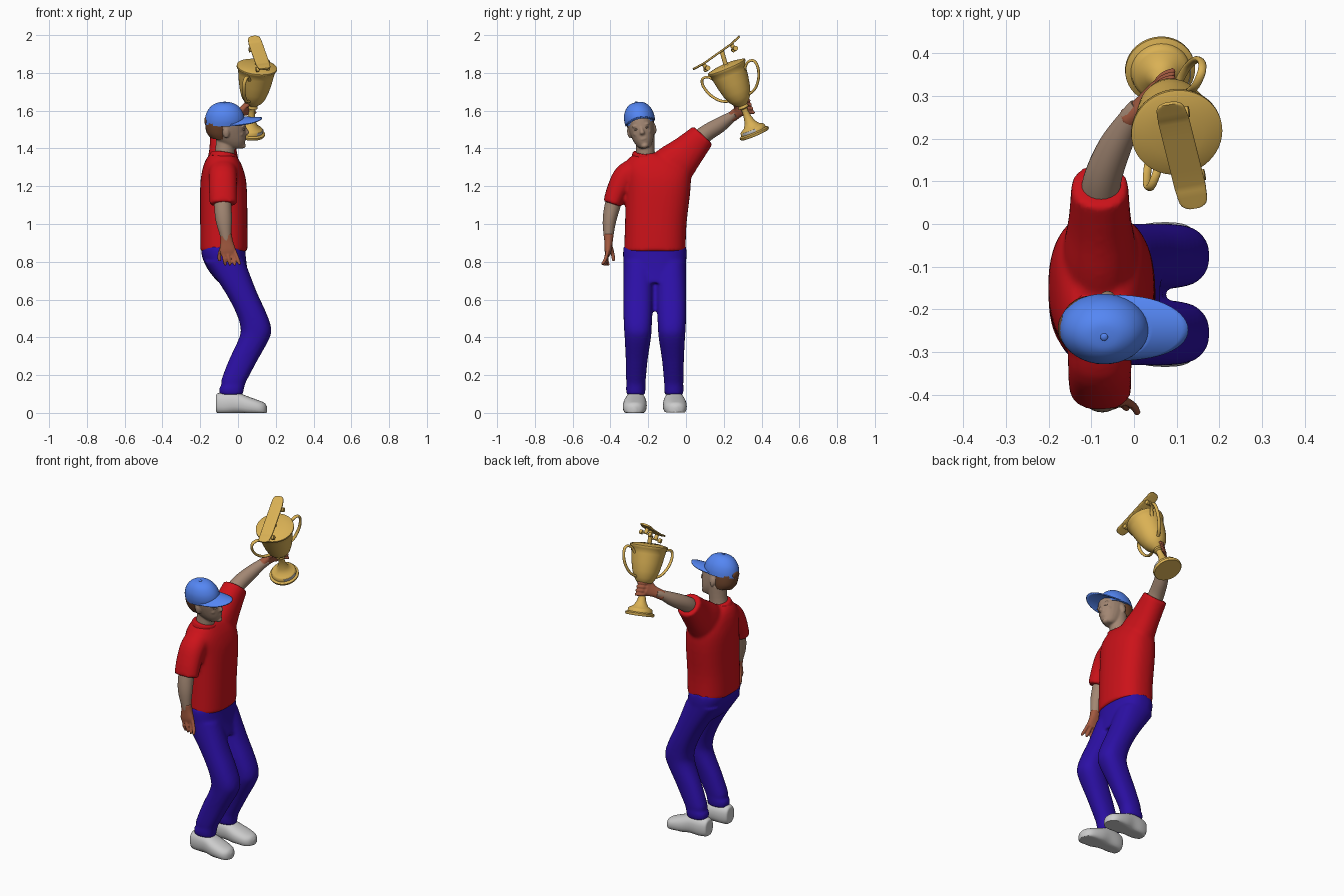
import bpy, bmesh, math
from mathutils import Vector as V, Matrix

def material(name, rgb):
    m = bpy.data.materials.new(name)
    m.diffuse_color = (*rgb, 1)
    return m

RED = material("red_cloth", (0.6, 0.006, 0.01))
BLUE = material("blue_cloth", (0.025, 0.005, 0.38))
SKY = material("cap_blue", (0.09, 0.24, 0.9))
SKIN = material("skin", (0.36, 0.24, 0.17))
TAN = material("hand_skin", (0.36, 0.1, 0.05))
HAIR = material("hair", (0.16, 0.06, 0.025))
GOLD = material("gold", (0.7, 0.44, 0.09))
I = Matrix.Identity(4)
X, Y, Z = V((1, 0, 0)), V((0, 1, 0)), V((0, 0, 1))

def finish(name, bm, mat, angle=50):
    bmesh.ops.recalc_face_normals(bm, faces=bm.faces)
    me = bpy.data.meshes.new(name)
    bm.to_mesh(me)
    bm.free()
    if mat:
        me.materials.append(mat)
    me.polygons.foreach_set("use_smooth", [True] * len(me.polygons))
    me.set_sharp_from_angle(angle=math.radians(angle))
    ob = bpy.data.objects.new(name, me)
    bpy.context.collection.objects.link(ob)
    return ob

def catmull(rows, sub):
    out = []
    for i in range(len(rows) - 1):
        p0, p1, p2, p3 = rows[max(i-1, 0)], rows[i], rows[i+1], rows[min(i+2, len(rows)-1)]
        for k in range(sub):
            t = k / sub
            out.append([0.5*(2*b + (c-a)*t + (2*a-5*b+4*c-d)*t*t + (3*b-a-3*c+d)*t**3)
                        for a, b, c, d in zip(p0, p1, p2, p3)])
    return out + [list(rows[-1])]

# Loft through rings of (x, y, z, radius along ref, other radius)
def loft(name, rings, mat, axis=None, ref=X, p=2, n=24, sub=4, M=I, floor=None):
    rows = catmull(rings, sub)
    bm = bmesh.new()
    loops = []
    for i, r in enumerate(rows):
        t = axis or (V(rows[min(i+1, len(rows)-1)][:3]) - V(rows[max(i-1, 0)][:3])).normalized()
        a = (ref - t * ref.dot(t)).normalized()
        b = t.cross(a)
        loop = []
        for k in range(n):
            c, s = math.cos(2*math.pi*k/n), math.sin(2*math.pi*k/n)
            c, s = math.copysign(abs(c)**(2/p), c), math.copysign(abs(s)**(2/p), s)
            co = V(r[:3]) + a*c*max(r[3], 0.0005) + b*s*max(r[4], 0.0005)
            if floor is not None:
                co.z = max(co.z, floor)
            loop.append(bm.verts.new(M @ co))
        loops.append(loop)
    for l0, l1 in zip(loops, loops[1:]):
        for k in range(n):
            bm.faces.new((l0[k], l0[(k+1) % n], l1[(k+1) % n], l1[k]))
    bm.faces.new(loops[0])
    bm.faces.new(loops[-1])
    return finish(name, bm, mat)

def blob(name, c, r, mat, M=I):
    bm = bmesh.new()
    bmesh.ops.create_uvsphere(bm, u_segments=20, v_segments=12, radius=1,
                              matrix=M @ Matrix.Translation(c) @ Matrix.Diagonal((*r, 1)))
    return finish(name, bm, mat)

# Melt overlapping pieces into one smooth skin
def fuse(name, parts, mat, voxel, smooth):
    bm = bmesh.new()
    for o in parts:
        bm.from_mesh(o.data)
        bpy.data.objects.remove(o)
    ob = finish(name, bm, mat, 180)
    m = ob.modifiers.new("skin", 'REMESH')
    m.mode, m.voxel_size, m.use_smooth_shade = 'VOXEL', voxel, True
    m = ob.modifiers.new("soften", 'SMOOTH')
    m.factor, m.iterations = 0.5, smooth
    return ob

def finger(p0, p1, p2, r):
    tip = V(p2) + (V(p2) - V(p1)).normalized() * r * 0.6
    return loft("finger", [(*p0, r, r), (*p1, r, r), (*p2, r*.85, r*.85), (*tip, r*.3, r*.3)], TAN, n=10, sub=3)

# Shirt: torso and both sleeves
torso = loft("torso", [(-.075, -.165, .855, .125, .163), (-.075, -.16, 1.0, .125, .163), (-.077, -.147, 1.2, .123, .172),
                       (-.08, -.155, 1.29, .108, .172), (-.083, -.175, 1.345, .085, .13), (-.083, -.205, 1.375, .06, .06)],
             RED, axis=Z, p=2.4, n=36)
up_sleeve = loft("sleeve", [(-.08, -.13, 1.24, .09, .13), (-.08, -.06, 1.315, .085, .115), (-.08, .01, 1.385, .073, .092),
                            (-.08, .09, 1.47, .067, .07)], RED, p=2.2)
low_sleeve = loft("sleeve", [(-.08, -.24, 1.29, .075, .07), (-.08, -.315, 1.255, .075, .068), (-.08, -.362, 1.18, .074, .058),
                             (-.078, -.39, 1.105, .072, .05)], RED, p=2.2)
fuse("shirt", [torso, up_sleeve, low_sleeve], RED, .01, 5)
loft("collar", [(-.08, -.212, 1.35, .074, .076), (-.075, -.214, 1.372, .068, .068), (-.072, -.214, 1.376, .06, .06)],
     RED, axis=V((.15, .12, 1)).normalized())

# Trousers: hips and mirrored legs, bent at the knee
legs = [loft("hips", [(-.02, -.165, .69, .085, .14), (-.055, -.165, .76, .105, .16), (-.075, -.165, .83, .116, .168),
                      (-.078, -.165, .88, .116, .166)], BLUE, axis=Z, p=2.5, n=36)]
for s in (-1, 1):
    path = [(-.07, .083, .80, .108, .083), (.01, .087, .65, .085, .079), (.065, .089, .54, .08, .077),
            (.093, .09, .46, .081, .074), (.088, .09, .40, .081, .07), (.028, .096, .28, .076, .058),
            (-.02, .1, .175, .068, .052), (-.025, .1, .15, .062, .05), (-.034, .101, .13, .066, .052), (-.036, .101, .095, .062, .048)]
    legs.append(loft("leg", [(x, -.165 + s*y, z, a, b) for x, y, z, a, b in path], BLUE, axis=Z, p=2.3))
    # Shoe, lofted from heel to toe with a flat sole
    shoe = [(-.117, .055, .025, .03), (-.11, .05, .04, .052), (-.07, .05, .051, .06), (-.01, .052, .056, .058),
            (.05, .038, .063, .05), (.11, .026, .058, .04), (.14, .02, .04, .033), (.153, .018, .012, .016)]
    loft("shoe", [(x, -.165 + s*(.103 + .05*max(x, 0)), z, a, b) for x, z, a, b in shoe], None,
         axis=X, ref=Y, p=2.4, floor=.003 if s > 0 else .0)
fuse("trousers", legs, BLUE, .01, 4)

# Arms
loft("raised_arm", [(-.08, .03, 1.41, .05, .055), (-.075, .1, 1.475, .045, .045), (-.045, .18, 1.525, .039, .04),
                    (-.005, .25, 1.573, .028, .026), (.012, .272, 1.585, .025, .022)], SKIN)
loft("hanging_arm", [(-.08, -.36, 1.2, .05, .04), (-.08, -.388, 1.1, .046, .042), (-.075, -.405, 1.02, .043, .036),
                     (-.065, -.41, .94, .03, .026), (-.06, -.41, .9, .026, .02)], SKIN)

# Hanging hand
hand = [loft("palm", [(-.064, -.409, .945, .031, .026), (-.06, -.41, .905, .034, .022), (-.055, -.413, .86, .043, .018),
                      (-.05, -.413, .835, .036, .013)], TAN, p=2.4)]
for i in range(4):
    x = -.079 + .02*i
    hand.append(finger((x, -.414, .86), (x + .006 + .004*i, -.42 - .006*i % .012, .815), (x + .012 + .005*i, -.412 - .01*i, .785 + .004*(i == 3)), .0095))
hand.append(finger((-.08, -.4, .89), (-.098, -.388, .84), (-.098, -.383, .808), .0105))
fuse("hanging_hand", hand, TAN, .005, 2)

# Trophy frame: base point, axis, handle direction and front direction
B = V((.06, .365, 1.472))
A = (V((.10, .215, 1.83)) - B).normalized()
D = V((.4, .9, 0))
D = (D - Z * D.dot(A) / A.z).normalized()
N = D.cross(A)

# Gripping hand, fingers around the stem
hand = [loft("palm", [(-.012, .243, 1.566, .029, .028), (.015, .272, 1.59, .02, .03), (.04, .298, 1.61, .017, .037),
                      (.052, .315, 1.622, .014, .035)], TAN, p=2.3)]
for i in range(4):
    z = 1.582 + .021*i
    hand.append(finger((.042, .302 - .004*i, z), (.062, .342 - .006*i, z + .008), (.092, .358 - .008*i, z + .008), .0095))
hand.append(finger((.02, .268, 1.6), (.05, .262, 1.63), (.085, .268, 1.645), .011))
fuse("gripping_hand", hand, TAN, .005, 2)

# Trophy cup as a turned profile of (radius, height)
profile = [(.078, 0), (.082, .005), (.082, .014), (.07, .02), (.068, .036), (.06, .042), (.042, .052), (.028, .075),
           (.02, .105), (.016, .135), (.018, .15), (.028, .156), (.028, .164), (.024, .17), (.045, .188), (.062, .212),
           (.076, .25), (.087, .3), (.095, .35), (.1, .378), (.107, .384), (.107, .393), (.098, .397), (.06, .405), (.0, .407)]
loft("trophy_cup", [(*(B + A*h), r, r) for r, h in profile], GOLD, axis=A, n=48, sub=1)
for s in (-1, 1):
    pts = [(.09, .345), (.12, .375), (.155, .375), (.166, .34), (.15, .285), (.115, .24), (.085, .222), (.06, .215)]
    loft("trophy_handle", [(*(B + A*h + D*s*r), .01, .007) for r, h in pts], GOLD, ref=N, n=12)
arc = [(*(B + A*.029 + (N*math.cos(a) + D*math.sin(a))*.068), .007, .003) for a in [k*.12 for k in range(-5, 6)]]
loft("trophy_plate", arc, None, ref=A, p=6, n=12, sub=1)

# Skateboard on top: deck, trucks, wheels and mounting post
C = V((.112, .165, 1.9))
L = V((-.06, .24, .17)).normalized()
W = V((1, .166, .118)).normalized()
U = W.cross(L)
U = U if U.z > 0 else -U
deck = [(-.152, .014), (-.147, .025), (-.135, .033), (-.105, .036), (-.09, .037), (0, .037),
        (.09, .037), (.105, .036), (.135, .033), (.147, .025), (.152, .014)]
loft("board_deck", [(*(C + L*s + U*max(0, abs(s) - .09)*.12), w, .0055) for s, w in deck], GOLD, axis=L, ref=W, p=5, sub=2)

def rod(name, p0, p1, r):
    loft(name, [(*p0, r, r), (*p1, r, r)], GOLD, axis=(p1 - p0).normalized(), ref=L, n=20, sub=1)

for s in (-.092, .092):
    Q = C + L*s - U*.032
    rod("axle", Q - W*.03, Q + W*.03, .005)
    rod("truck", Q, C + L*s, .011)
    for e in (-1, 1):
        rod("wheel", Q + W*e*.02, Q + W*e*.036, .013)
rod("board_post", B + A*.4, C + L*.03, .012)

# Head, tilted to one side about the neck
P = V((-.06, -.215, 1.40))
H = Matrix.Translation(P) @ Matrix.Rotation(.2, 4, 'X') @ Matrix.Translation(-P)
y = P.y
parts = [loft("neck", [(-.085, y, 1.3, .058, .06), (-.07, y, 1.38, .052, .05), (-.062, y, 1.48, .052, .05)], SKIN),
         loft("skull", [(-.005, y, 1.403, .025, .02), (-.02, y, 1.415, .05, .037), (-.035, y, 1.445, .075, .053),
                        (-.052, y, 1.485, .094, .064), (-.062, y, 1.53, .102, .07), (-.068, y, 1.58, .096, .069),
                        (-.07, y, 1.62, .06, .045), (-.07, y, 1.63, .01, .01)], SKIN, axis=Z, p=2.15, M=H),
         loft("nose", [(.03, y, 1.525, .008, .008), (.04, y, 1.503, .011, .01), (.047, y, 1.485, .013, .013),
                       (.038, y, 1.475, .012, .013)], SKIN, axis=Z, n=14, M=H),
         blob("lips", (.033, y, 1.452), (.011, .021, .006), SKIN, H),
         blob("chin", (.02, y, 1.415), (.022, .021, .015), SKIN, H)]
for s in (-1, 1):
    parts.append(blob("brow", (.025, y + s*.028, 1.526), (.013, .02, .007), SKIN, H))
    parts.append(blob("cheek", (.012, y + s*.033, 1.485), (.018, .016, .014), SKIN, H))
    parts.append(blob("ear", (-.062, y + s*.069, 1.497), (.016, .009, .028), SKIN, H))
    blob("eye", (.028, y + s*.027, 1.508), (.01, .012, .006), SKIN, H)
fuse("head", parts, SKIN, .005, 2)
loft("hair", [(-.095, y, 1.46, .052, .056), (-.1, y, 1.49, .068, .067), (-.1, y, 1.54, .074, .073), (-.09, y, 1.58, .08, .07)],
     HAIR, axis=Z, M=H)

# Cap: crown, rear opening and curved brim
loft("cap_crown", [(-.072, y, 1.535, .104, .08), (-.07, y, 1.565, .104, .081), (-.07, y, 1.598, .094, .074),
                   (-.07, y, 1.628, .071, .056), (-.07, y, 1.645, .04, .032), (-.07, y, 1.649, .004, .004)],
     SKY, axis=Z, n=36, M=H)
blob("cap_opening", (-.166, y, 1.55), (.012, .032, .026), HAIR, H)
blob("cap_button", (-.07, y, 1.649), (.009, .009, .005), SKY, H)
bm = bmesh.new()
grid = []
for i in range(25):
    a = math.radians(-85 + 170*i/24)
    row = []
    for j in range(7):
        v = j/6
        reach = .1*max(math.cos(a), 0)**.5 * v
        row.append(bm.verts.new(H @ V((-.07 + .097*math.cos(a) + reach, y + .076*math.sin(a),
                                       1.567 - .024*math.sin(a)**2 - .004*v))))
    grid.append(row)
for r0, r1 in zip(grid, grid[1:]):
    for j in range(6):
        bm.faces.new((r0[j], r0[j+1], r1[j+1], r1[j]))
brim = finish("cap_brim", bm, SKY)
m = brim.modifiers.new("thickness", 'SOLIDIFY')
m.thickness, m.offset = .007, 0
